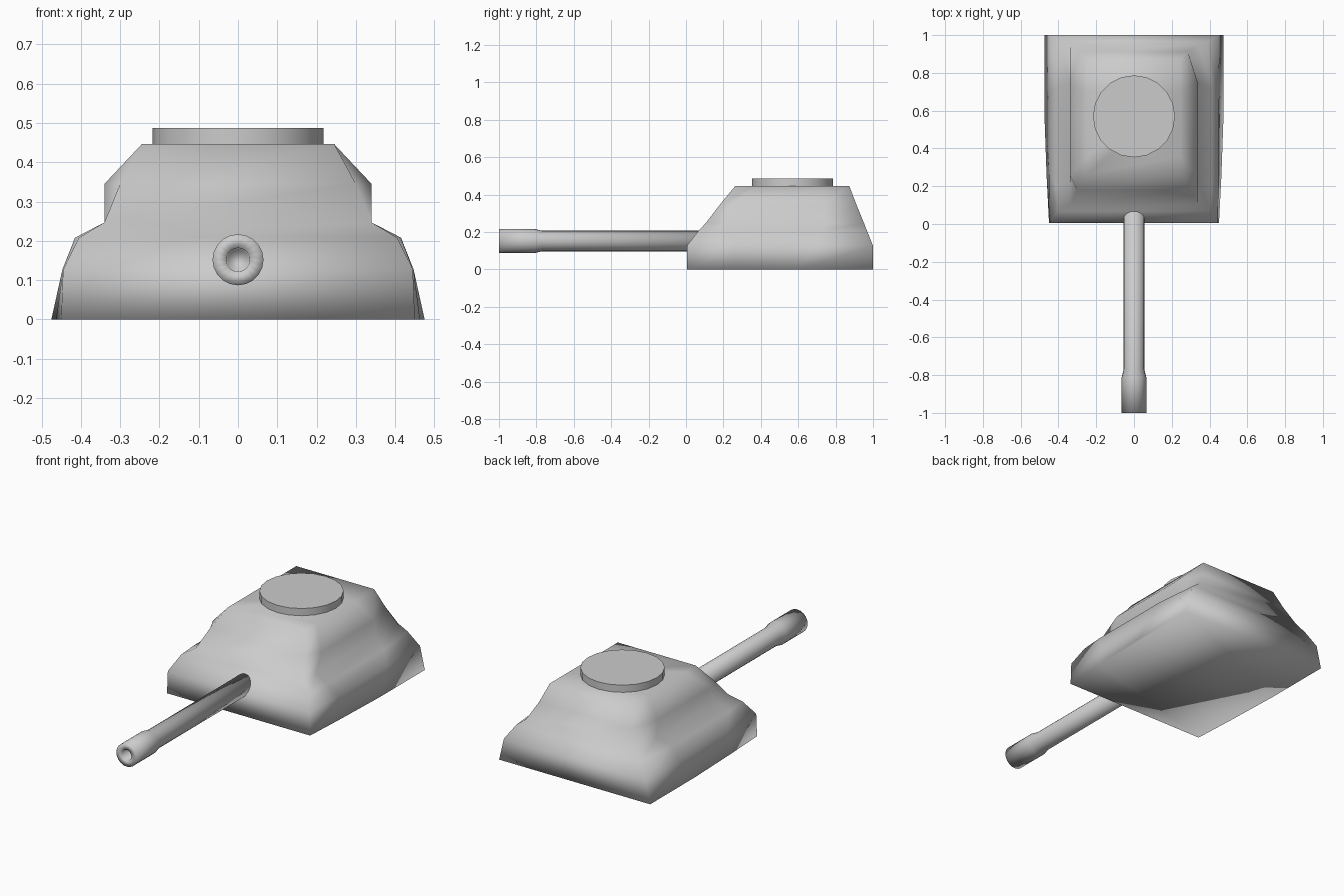
import bpy, bmesh, math

if "Cube" in bpy.data.objects:
    bpy.data.objects.remove(bpy.data.objects["Cube"])


def finish(name, bm, angle=None):
    bmesh.ops.recalc_face_normals(bm, faces=bm.faces)
    me = bpy.data.meshes.new(name)
    bm.to_mesh(me)
    bm.free()
    ob = bpy.data.objects.new(name, me)
    bpy.context.collection.objects.link(ob)
    for p in me.polygons:
        p.use_smooth = True
    if angle:
        bpy.ops.object.select_all(action='DESELECT')
        ob.select_set(True)
        bpy.context.view_layer.objects.active = ob
        bpy.ops.object.shade_smooth_by_angle(angle=math.radians(angle))
    return ob


def bridge(bm, a, b):
    n = len(a)
    for i in range(n):
        bm.faces.new((a[i], a[(i + 1) % n], b[(i + 1) % n], b[i]))


# Turret shell: stacked rings; each right half runs front corner,
# side front, side back, back corner, and is mirrored to the left
LEVELS = [
    (0.0,   [(.45, .005), (.463, .26), (.475, .6), (.475, 1.0)]),
    (0.127, [(.445, .005), (.447, .26), (.447, .7), (.445, 1.0)]),
    (0.208, [(.405, .068), (.415, .2), (.415, .72), (.39, .967)]),
    (0.247, [(.34, .105), (.34, .22), (.34, .75), (.34, .952)]),
    (0.345, [(.30, .18), (.34, .26), (.34, .74), (.285, .912)]),
    (0.446, [(.245, .263), (.245, .36), (.245, .7), (.245, .873)]),
]
bm = bmesh.new()
rings = []
for z, half in LEVELS:
    loop = half + [(-x, y) for x, y in reversed(half)]
    rings.append([bm.verts.new((x, y, z)) for x, y in loop])
for a, b in zip(rings, rings[1:]):
    bridge(bm, a, b)
bm.faces.new(rings[0])
bm.faces.new(rings[-1])
finish("turret_shell", bm)

# Commander's hatch ring: a low disc on the roof
bm = bmesh.new()
SIDES = 20
rings = [[bm.verts.new((.217 * math.cos(2 * math.pi * i / SIDES),
                        .57 + .217 * math.sin(2 * math.pi * i / SIDES), z))
          for i in range(SIDES)] for z in (.43, .487)]
bridge(bm, *rings)
for r in rings:
    bm.faces.new(r)
finish("roof_hatch", bm, 40)

# Gun barrel: lathed profile (y, radius) with thicker muzzle and hollow bore
PROFILE = [(.14, .055), (-.77, .055), (-.81, .065), (-1.0, .065),
           (-1.0, .03), (-.9, .025)]
bm = bmesh.new()
SIDES = 20
rings = [[bm.verts.new((r * math.cos(2 * math.pi * i / SIDES), y,
                        .152 + r * math.sin(2 * math.pi * i / SIDES)))
          for i in range(SIDES)] for y, r in PROFILE]
for a, b in zip(rings, rings[1:]):
    bridge(bm, a, b)
bm.faces.new(rings[0])
bm.faces.new(rings[-1])
finish("gun_barrel", bm)
